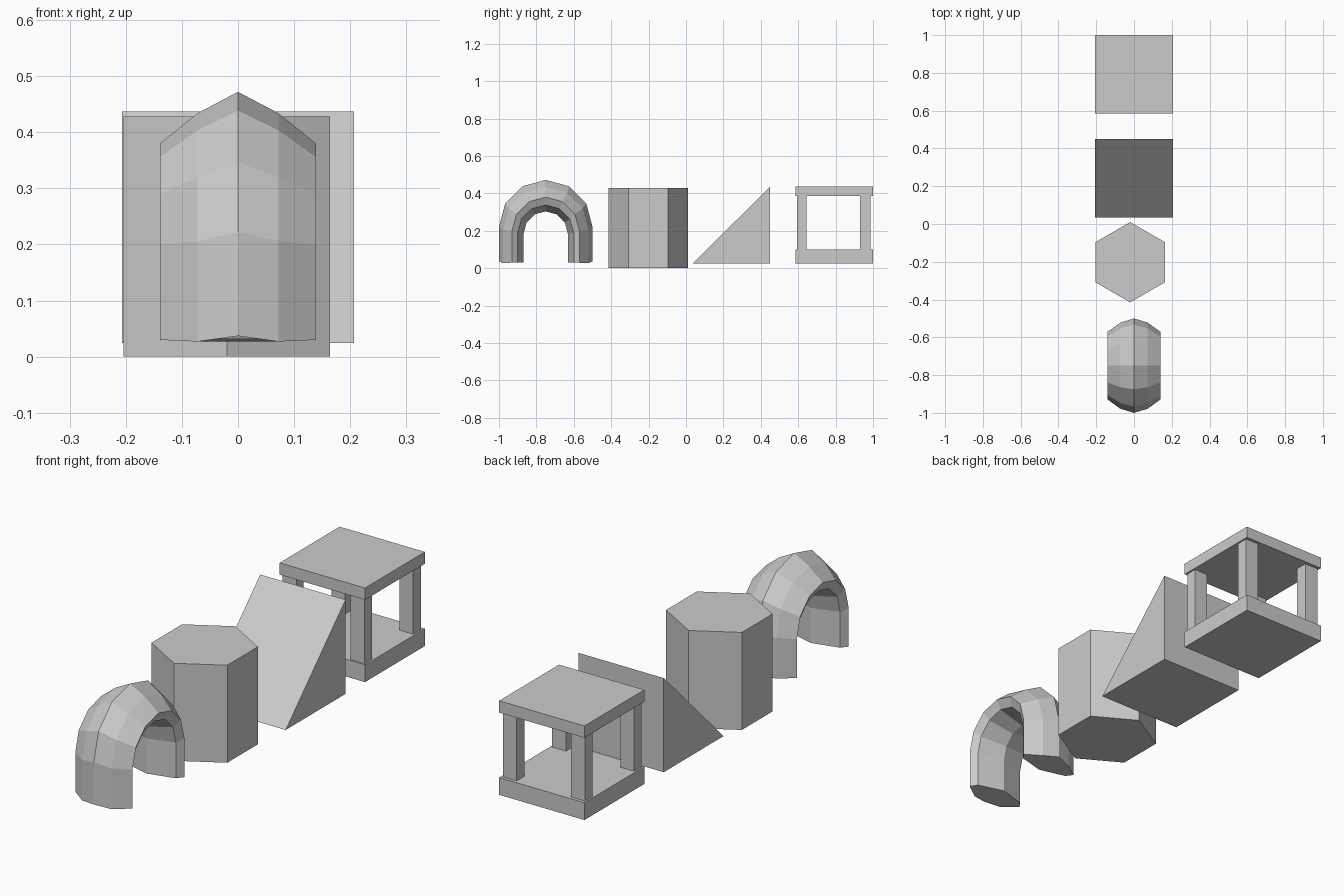
import bpy
import math

if "Cube" in bpy.data.objects:
    bpy.data.objects.remove(bpy.data.objects["Cube"])


def make_object(name, verts, faces):
    mesh = bpy.data.meshes.new(name)
    mesh.from_pydata(verts, [], faces)
    mesh.update()
    obj = bpy.data.objects.new(name, mesh)
    bpy.context.collection.objects.link(obj)
    return obj


def box(name, x, y, z):
    bpy.ops.mesh.primitive_cube_add(
        size=1, location=[(a + b) / 2 for a, b in (x, y, z)])
    obj = bpy.context.object
    obj.name = name
    obj.scale = [b - a for a, b in (x, y, z)]
    return obj


# Arch: a faceted section swept up one leg, around the crown and down the other
# half section: x, arch radius, spring height, foot height
half = [(0, 0.25, 0.222, 0.037), (0.072, 0.228, 0.206, 0.027),
        (0.139, 0.18, 0.20, 0.030), (0.118, 0.15, 0.188, 0.031),
        (0, 0.118, 0.186, 0.032)]
section = half + [(-x, r, s, f) for x, r, s, f in half[-2:0:-1]]
n = len(section)
steps = 6
rings = [[(x, -0.75 - r, f) for x, r, s, f in section]]
for i in range(steps + 1):
    a = math.pi * i / steps
    rings.append([(x, -0.75 - r * math.cos(a), s + r * math.sin(a))
                  for x, r, s, f in section])
rings.append([(x, -0.75 + r, f) for x, r, s, f in section])
faces = [(k * n + j, k * n + (j + 1) % n, (k + 1) * n + (j + 1) % n, (k + 1) * n + j)
         for k in range(len(rings) - 1) for j in range(n)]
last = (len(rings) - 1) * n
faces += [tuple(reversed(range(n))), tuple(range(last, last + n))]
make_object("arch", [v for ring in rings for v in ring], faces)

# Hexagonal block
bpy.ops.mesh.primitive_cylinder_add(
    vertices=6, radius=0.2125, depth=0.428, location=(-0.02, -0.2025, 0.214))
bpy.context.object.name = "hexagonal_block"

# Wedge: right triangle extruded along x
profile = [(0.035, 0.024), (0.45, 0.024), (0.45, 0.437)]
make_object("wedge", [(x, y, z) for x in (-0.207, 0.207) for y, z in profile],
            [(2, 1, 0), (3, 4, 5), (0, 1, 4, 3), (1, 2, 5, 4), (2, 0, 3, 5)])

# Open frame: two slabs joined by four corner posts
box("frame_base", (-0.207, 0.207), (0.585, 1.0), (0.024, 0.10))
box("frame_top", (-0.207, 0.207), (0.585, 1.0), (0.385, 0.437))
for side, x in (("left", (-0.199, -0.132)), ("right", (0.132, 0.199))):
    for end, y in (("front", (0.593, 0.644)), ("back", (0.931, 0.986))):
        box(f"{end}_{side}_post", x, y, (0.098, 0.387))
